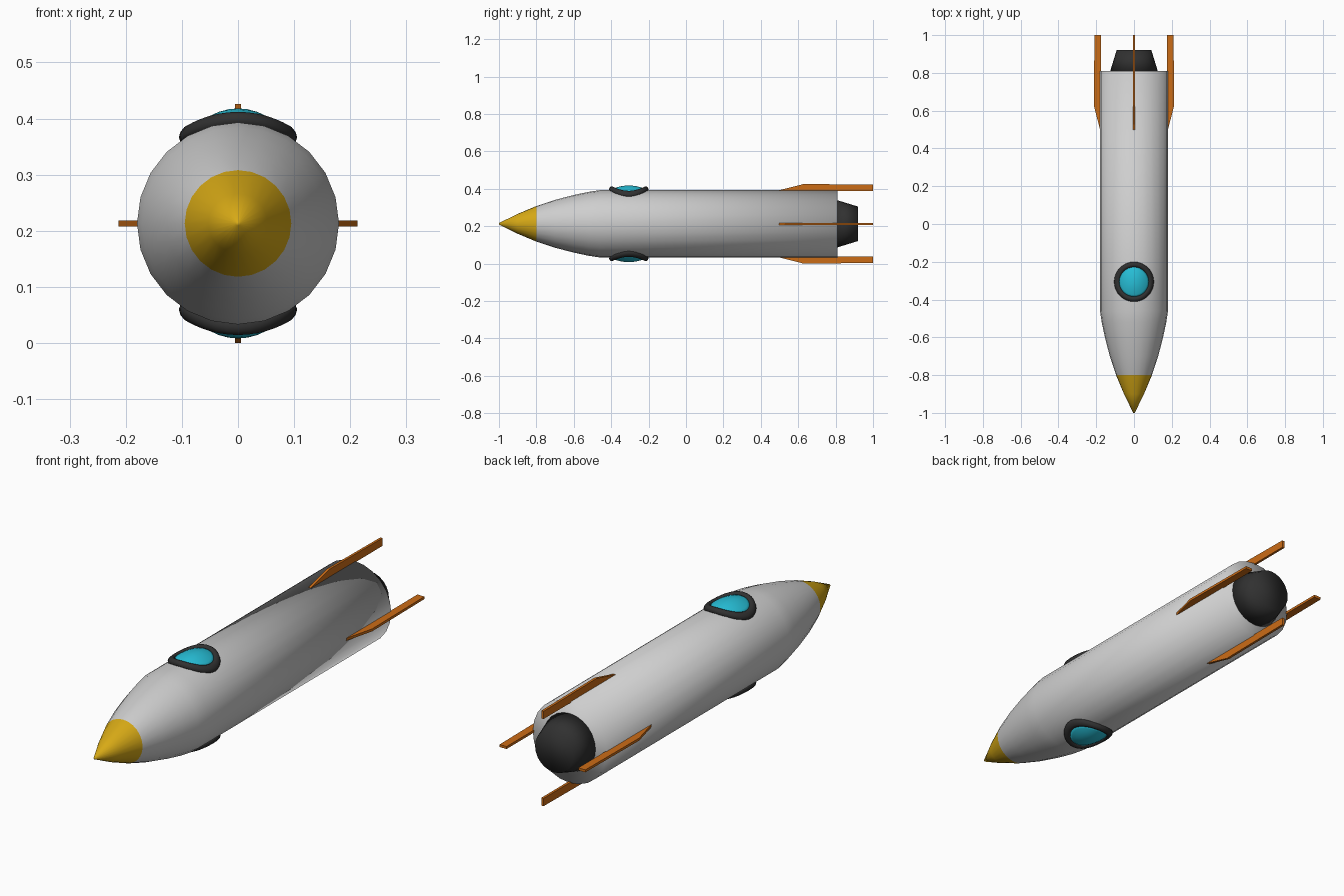
import bpy, bmesh, math

if "Cube" in bpy.data.objects:
    bpy.data.objects.remove(bpy.data.objects["Cube"])

CZ = 0.213      # height of the rocket axis
R = 0.18        # hull radius
WY = -0.306     # window position along the hull


def material(name, rgb):
    m = bpy.data.materials.new(name)
    m.diffuse_color = (*rgb, 1)
    m.use_nodes = True
    m.node_tree.nodes["Principled BSDF"].inputs["Base Color"].default_value = m.diffuse_color
    return m


GREY = material("light grey", (0.62, 0.62, 0.62))
GOLD = material("gold", (0.68, 0.40, 0.008))
DARK = material("charcoal", (0.03, 0.03, 0.03))
ORANGE = material("orange", (0.60, 0.15, 0.008))
CYAN = material("cyan", (0.02, 0.52, 0.68))


def finish(name, bm, mats, smooth=True):
    bmesh.ops.recalc_face_normals(bm, faces=bm.faces)
    me = bpy.data.meshes.new(name)
    bm.to_mesh(me)
    bm.free()
    for m in mats:
        me.materials.append(m)
    for p in me.polygons:
        p.use_smooth = smooth
    ob = bpy.data.objects.new(name, me)
    bpy.context.collection.objects.link(ob)
    return ob


def lathe(profile, n=24):
    """Revolve (y, radius) points around the rocket axis, capping both ends."""
    bm = bmesh.new()
    rings = []
    for y, r in profile:
        angles = [2 * math.pi * i / n for i in range(n)]
        rings.append([bm.verts.new((r * math.cos(a), y, CZ + r * math.sin(a))) for a in angles])
    for a, b in zip(rings, rings[1:]):
        for i in range(n):
            j = (i + 1) % n
            bm.faces.new((a[i], a[j], b[j], b[i]))
    bm.faces.new(rings[0])
    bm.faces.new(rings[-1])
    return bm


# Hull with gold nose tip
bm = lathe([(-1, 0.004), (-0.9, 0.053), (-0.8, 0.095), (-0.7, 0.128), (-0.6, 0.154),
            (-0.52, 0.171), (-0.46, R), (0.81, R)])
for f in bm.faces:
    f.material_index = 1 if f.calc_center_median().y < -0.8 else 0
finish("hull", bm, [GREY, GOLD])

# Engine nozzle
finish("nozzle", lathe([(0.80, 0.129), (0.92, 0.092)]), [DARK])

# Four tail fins
outline = [(0.48, 0.175), (1.0, 0.175), (1.0, 0.209), (0.63, 0.213)]
for k, name in enumerate(("right", "top", "left", "bottom")):
    c, s = round(math.cos(k * math.pi / 2)), round(math.sin(k * math.pi / 2))
    bm = bmesh.new()
    sides = [[bm.verts.new((c * r - s * t, y, CZ + s * r + c * t)) for y, r in outline]
             for t in (-0.0055, 0.0055)]
    bm.faces.new(sides[0])
    bm.faces.new(sides[1])
    for i in range(4):
        j = (i + 1) % 4
        bm.faces.new((sides[0][i], sides[0][j], sides[1][j], sides[1][i]))
    finish("fin_" + name, bm, [ORANGE], smooth=False)


def hull_height(x):
    return math.sqrt(R * R - x * x)


# Windows on top and underside, wrapped over the hull
N = 32
for side, name in ((1, "top"), (-1, "bottom")):
    # rim: a torus bent to the hull
    bm = bmesh.new()
    loops = []
    for i in range(N):
        a = 2 * math.pi * i / N
        loop = []
        for k in range(10):
            b = 2 * math.pi * k / 10
            r = 0.091 + 0.0145 * math.cos(b)
            x = r * math.cos(a)
            h = hull_height(0.091 * math.cos(a)) + 0.005 + 0.0145 * math.sin(b) \
                - 0.5 * math.cos(a) ** 2 * (r - 0.091)
            loop.append(bm.verts.new((x, WY + r * math.sin(a), CZ + side * h)))
        loops.append(loop)
    for i in range(N):
        p, q = loops[i], loops[(i + 1) % N]
        for k in range(10):
            m = (k + 1) % 10
            bm.faces.new((p[k], p[m], q[m], q[k]))
    finish("window_rim_" + name, bm, [DARK])

    # glass: a shallow dome bent to the hull
    bm = bmesh.new()
    centre = bm.verts.new((0, WY, CZ + side * (R + 0.025)))
    prev = None
    for step in range(1, 6):
        r = 0.086 * step / 5
        ring = []
        for i in range(N):
            a = 2 * math.pi * i / N
            x = r * math.cos(a)
            h = hull_height(x) + 0.007 + 0.018 * (1 - (r / 0.086) ** 2)
            ring.append(bm.verts.new((x, WY + r * math.sin(a), CZ + side * h)))
        for i in range(N):
            j = (i + 1) % N
            if prev:
                bm.faces.new((prev[i], ring[i], ring[j], prev[j]))
            else:
                bm.faces.new((centre, ring[i], ring[j]))
        prev = ring
    bm.faces.new(prev)
    finish("window_glass_" + name, bm, [CYAN])
